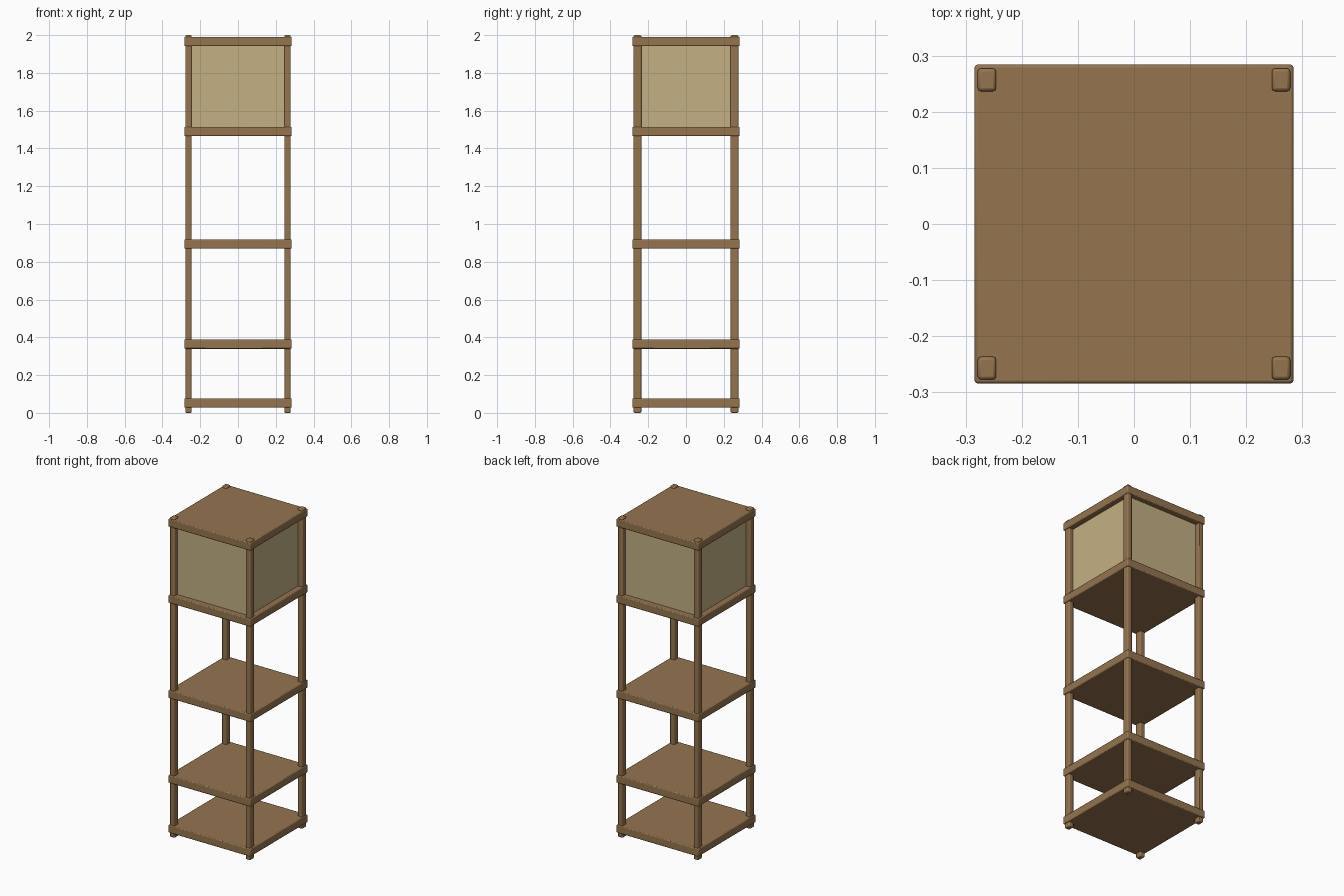
import bpy

# Remove the default cube
default = bpy.data.objects.get("Cube")
if default:
    bpy.data.objects.remove(default, do_unlink=True)


def material(name, color):
    mat = bpy.data.materials.new(name)
    mat.use_nodes = True
    mat.diffuse_color = (*color, 1)
    bsdf = next(n for n in mat.node_tree.nodes if n.type == "BSDF_PRINCIPLED")
    bsdf.inputs["Base Color"].default_value = (*color, 1)
    bsdf.inputs["Roughness"].default_value = 0.7
    return mat


wood = material("warm wood", (0.30, 0.175, 0.078))
paper = material("cream paper", (0.55, 0.44, 0.23))


def box(name, center, size, mat, bevel=0):
    """Axis-aligned box with optionally rounded edges."""
    bpy.ops.mesh.primitive_cube_add(size=1, location=center)
    obj = bpy.context.object
    obj.name = name
    obj.scale = size
    bpy.ops.object.transform_apply(location=False, rotation=False, scale=True)
    obj.data.materials.append(mat)
    if bevel:
        mod = obj.modifiers.new("rounded edges", "BEVEL")
        mod.width = bevel
        mod.segments = 2
        bpy.ops.object.shade_smooth_by_angle()
    return obj


# Corner posts, running the full height
for side, x in (("left", 0.262), ("right", -0.262)):
    for end, y in (("front", -0.257), ("back", 0.257)):
        box(f"{end}_{side}_post", (x, y, 1), (0.033, 0.041, 2), wood, 0.006)

# Shelves and top board
SHELF_WIDTH, SHELF_THICKNESS = 0.568, 0.049
shelves = {"bottom_shelf": 0.052, "lower_shelf": 0.364, "middle_shelf": 0.894,
           "lamp_floor": 1.49, "top_board": 1.966}
for name, z in shelves.items():
    box(name, (0, 0, z), (SHELF_WIDTH, SHELF_WIDTH, SHELF_THICKNESS), wood, 0.005)

# Paper panels of the lamp, set back between the posts
low = shelves["lamp_floor"] + SHELF_THICKNESS / 2
high = shelves["top_board"] - SHELF_THICKNESS / 2
mid, height = (low + high) / 2, high - low
REACH, THIN = 0.249, 0.008
for sign, side, end in ((1, "left", "back"), (-1, "right", "front")):
    offset = sign * (REACH - THIN / 2)
    box(f"{side}_panel", (offset, 0, mid), (THIN, 2 * REACH, height), paper)
    box(f"{end}_panel", (0, offset, mid), (2 * REACH, THIN, height), paper)
